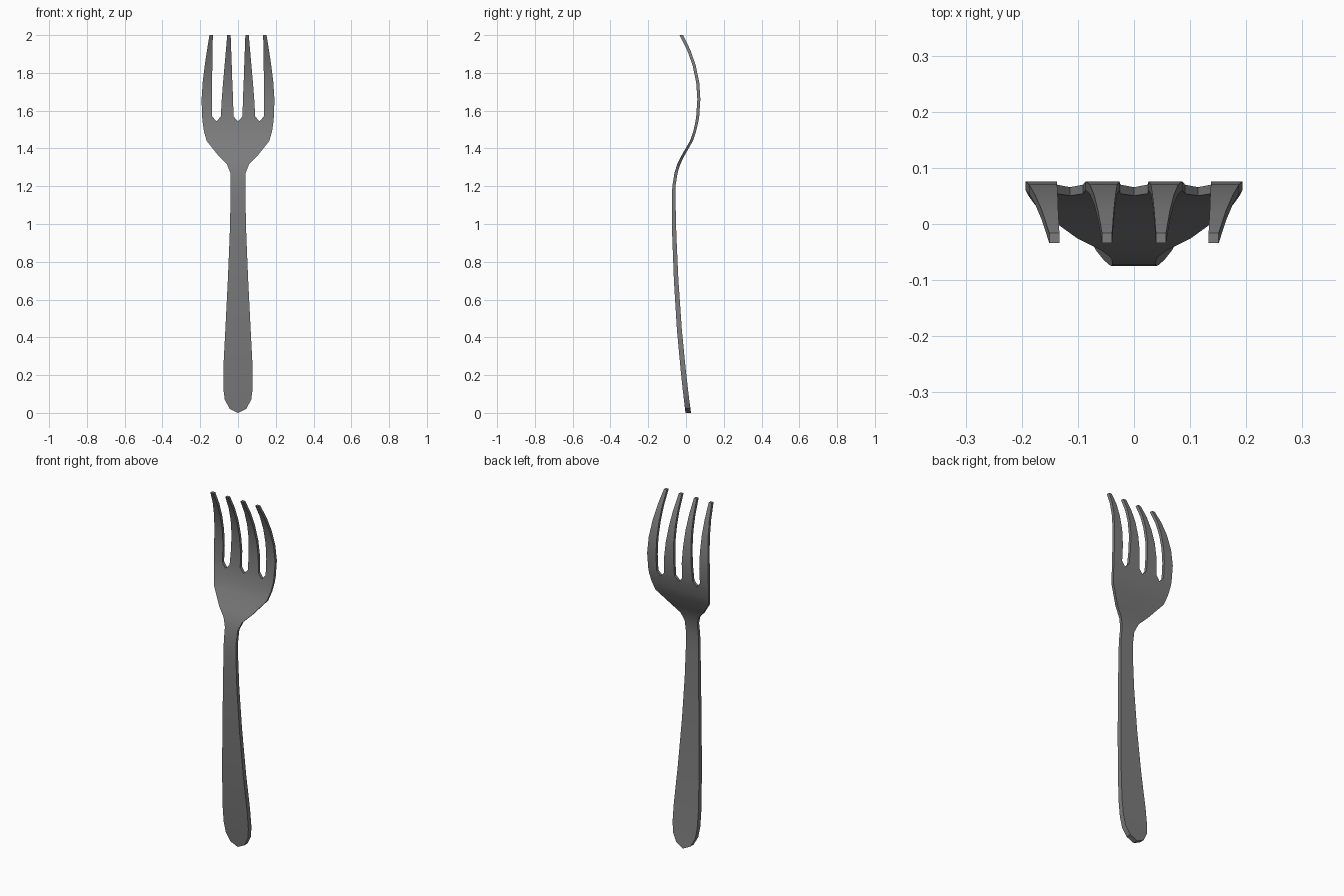
import bpy, bmesh, math

if "Cube" in bpy.data.objects:
    bpy.data.objects.remove(bpy.data.objects["Cube"])

# Body rows: z, half width, centre depth y, thickness
BODY = [
    (0.00, 0.000, 0.012, 0.029), (0.022, 0.044, 0.009, 0.029),
    (0.07, 0.070, 0.003, 0.028), (0.13, 0.078, -0.004, 0.028),
    (0.23, 0.078, -0.015, 0.027), (0.44, 0.067, -0.035, 0.026),
    (0.70, 0.054, -0.052, 0.024), (0.94, 0.044, -0.062, 0.022),
    (1.10, 0.040, -0.065, 0.020), (1.20, 0.039, -0.064, 0.017),
    (1.27, 0.040, -0.053, 0.016), (1.315, 0.058, -0.039, 0.015),
    (1.36, 0.102, -0.017, 0.014), (1.44, 0.166, 0.029, 0.014),
    (1.49, 0.180, 0.046, 0.014), (1.543, 0.188, 0.058, 0.015),
]
# Tine rows: z, y, inner tine left/right, outer tine left/right
TINES = [
    (1.57, 0.062, 0.024, 0.091, 0.137, 0.190),
    (1.66, 0.068, 0.026, 0.086, 0.137, 0.193),
    (1.75, 0.062, 0.030, 0.079, 0.137, 0.187),
    (1.84, 0.043, 0.033, 0.071, 0.136, 0.176),
    (1.92, 0.015, 0.036, 0.064, 0.135, 0.164),
    (2.00, -0.025, 0.039, 0.057, 0.133, 0.151),
]
COLS = [0, 0.024, 0.091, 0.114, 0.137, 0.188]   # columns that feed the tines
PATH = [(z, y, t) for z, w, y, t in BODY] + [(r[0], r[1], 0.016) for r in TINES]


def depths(z):
    """Front and back y at a path row, keeping thickness across the bend."""
    i = min(range(len(PATH)), key=lambda k: abs(PATH[k][0] - z))
    a, b = PATH[max(i - 1, 0)], PATH[min(i + 1, len(PATH) - 1)]
    slope = (b[1] - a[1]) / (b[0] - a[0])
    half = PATH[i][2] / 2 * math.sqrt(1 + slope * slope)
    return PATH[i][1] - half, PATH[i][1] + half


# Flat right-hand outline as (x, z) faces
flat = []


def strip(rows):
    for (z0, xs0), (z1, xs1) in zip(rows, rows[1:]):
        for k in range(len(xs0) - 1):
            flat.append([(xs0[k], z0), (xs0[k + 1], z0),
                         (xs1[k + 1], z1), (xs1[k], z1)])


# Handle, neck and palm
strip([(z, [c / COLS[-1] * w for c in COLS]) for z, w, y, t in BODY])
# Slot floors and tine roots
zs, zt = BODY[-1][0], TINES[0][0]
il, ir, ol, orr = TINES[0][2:]
flat.append([(0, zs), (COLS[1], zs), (il, zt)])
flat.append([(COLS[1], zs), (COLS[2], zs), (ir, zt), (il, zt)])
flat.append([(COLS[2], zs), (COLS[3], zs), (ir, zt)])
flat.append([(COLS[3], zs), (COLS[4], zs), (ol, zt)])
flat.append([(COLS[4], zs), (COLS[5], zs), (orr, zt), (ol, zt)])
# Tines
strip([(r[0], r[2:4]) for r in TINES])
strip([(r[0], r[4:6]) for r in TINES])

# Mirror to the left side
flat += [[(-x, z) for x, z in reversed(f)] for f in flat]

bm = bmesh.new()
cache = {}


def vert(p, side):
    key = (round(p[0], 5), round(p[1], 5), side)
    if key not in cache:
        cache[key] = bm.verts.new((p[0], depths(p[1])[side], p[1]))
    return cache[key]


# Front and back skins
for side in (0, 1):
    for f in flat:
        vs = list(dict.fromkeys(vert(p, side) for p in f))
        if len(vs) > 2:
            bm.faces.new(vs if side == 0 else vs[::-1])

# Rim joining the two skins
partner = {cache[k]: cache[(k[0], k[1], 1)] for k in list(cache) if k[2] == 0}
for e in [e for e in bm.edges if e.is_boundary and e.verts[0] in partner]:
    a, b = e.verts
    bm.faces.new((a, b, partner[b], partner[a]))
bmesh.ops.recalc_face_normals(bm, faces=bm.faces[:])

mesh = bpy.data.meshes.new("fork")
bm.to_mesh(mesh)
bm.free()
fork = bpy.data.objects.new("fork", mesh)
bpy.context.collection.objects.link(fork)

# Dark metal
metal = bpy.data.materials.new("dark_metal")
metal.diffuse_color = (0.2, 0.2, 0.2, 1)
metal.use_nodes = True
metal.node_tree.nodes["Principled BSDF"].inputs["Base Color"].default_value = metal.diffuse_color
mesh.materials.append(metal)

bpy.context.view_layer.objects.active = fork
fork.select_set(True)
bpy.ops.object.shade_smooth_by_angle(angle=math.radians(30))
